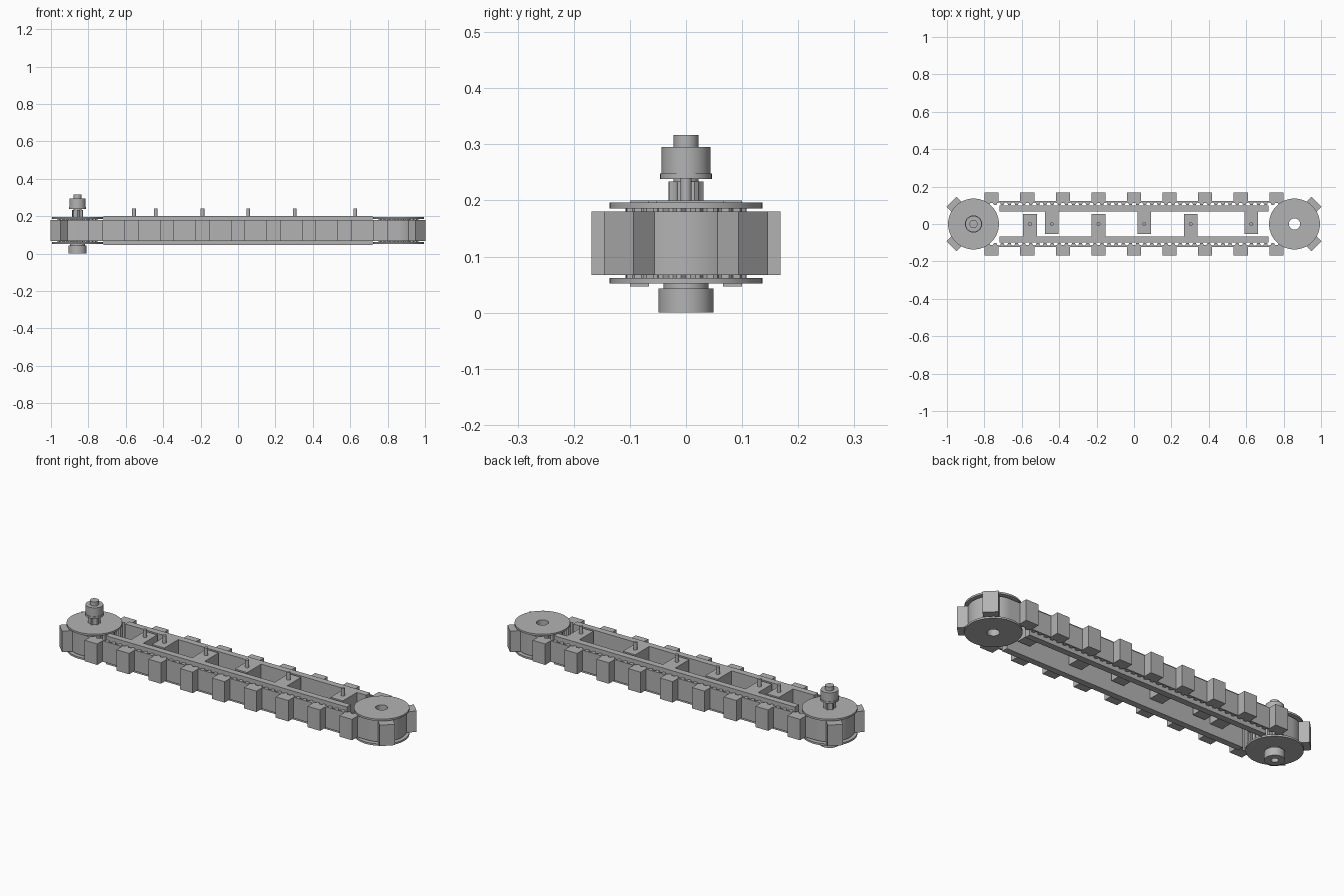
import bpy, bmesh
from math import pi, sin, cos, radians
from mathutils import Vector, Matrix

cube = bpy.data.objects.get("Cube")
if cube:
    bpy.data.objects.remove(cube, do_unlink=True)

grey = bpy.data.materials.new("metal grey")
grey.use_nodes = True
grey.diffuse_color = (0.45, 0.45, 0.45, 1)
grey.node_tree.nodes["Principled BSDF"].inputs["Base Color"].default_value = (0.45, 0.45, 0.45, 1)

AXLE = 0.858                     # pulley centres at x = +-AXLE
BELT_LOW, BELT_HIGH = 0.067, 0.18


def finish(name, bm, smooth=True):
    bmesh.ops.recalc_face_normals(bm, faces=bm.faces)
    mesh = bpy.data.meshes.new(name)
    bm.to_mesh(mesh)
    bm.free()
    mesh.materials.append(grey)
    obj = bpy.data.objects.new(name, mesh)
    bpy.context.collection.objects.link(obj)
    if smooth:
        bpy.ops.object.select_all(action='DESELECT')
        obj.select_set(True)
        bpy.context.view_layer.objects.active = obj
        bpy.ops.object.shade_smooth_by_angle(angle=radians(30))
    return obj


def prism(bm, points, low, high):
    """Extrude a flat outline upwards."""
    face = bm.faces.new([bm.verts.new((x, y, low)) for x, y in points])
    top = bmesh.ops.extrude_face_region(bm, geom=[face])["geom"]
    bmesh.ops.translate(bm, vec=(0, 0, high - low),
                        verts=[v for v in top if isinstance(v, bmesh.types.BMVert)])


def box(bm, x0, x1, y0, y1, z0, z1):
    prism(bm, [(x0, y0), (x1, y0), (x1, y1), (x0, y1)], z0, z1)


def ring(bm, outer, inner, low, high):
    """Upright band between two outlines of equal point count."""
    loops = [[bm.verts.new((x, y, z)) for x, y in pts]
             for pts, z in ((outer, low), (outer, high), (inner, high), (inner, low))]
    n = len(outer)
    for k in range(4):
        a, b = loops[k], loops[(k + 1) % 4]
        for i in range(n):
            j = (i + 1) % n
            bm.faces.new((a[i], a[j], b[j], b[i]))


def circle(x, radius, n=64):
    return [(x + radius * cos(2 * pi * i / n), radius * sin(2 * pi * i / n)) for i in range(n)]


def gear(x, root, tip, teeth):
    """Toothed outline with four points per tooth."""
    radii = (root, root, tip, tip)
    n = teeth * 4
    return [(x + radii[i % 4] * cos(2 * pi * i / n), radii[i % 4] * sin(2 * pi * i / n))
            for i in range(n)]


def stadium(radius, n=32):
    pts = []
    for side in (1, -1):
        for i in range(n + 1):
            a = -pi / 2 + pi * i / n
            pts.append((side * (AXLE + radius * cos(a)), side * radius * sin(a)))
    return pts


def along_belt(s, radius=0.12):
    """Centre point and outward angle at a distance along the belt."""
    straight, arc = 2 * AXLE, pi * radius
    s %= 2 * (straight + arc)
    side = 1
    if s >= straight + arc:
        s -= straight + arc
        side = -1
    if s < straight:
        base, angle = Vector((side * (s - AXLE), 0)), -pi / 2
    else:
        base, angle = Vector((side * AXLE, 0)), -pi / 2 + (s - straight) / radius
    return base, angle + (pi if side < 0 else 0)


def block_on_belt(bm, s, r0, r1, w0, w1):
    """Block across the belt, w0 wide at r0 and w1 wide at r1."""
    base, angle = along_belt(s)
    turn = Matrix.Rotation(angle, 2)
    shape = [(r0, -w0 / 2), (r1, -w1 / 2), (r1, w1 / 2), (r0, w0 / 2)]
    prism(bm, [base + turn @ Vector(p) for p in shape], BELT_LOW, BELT_HIGH)


# Belt band
bm = bmesh.new()
ring(bm, stadium(0.122), stadium(0.114), BELT_LOW, BELT_HIGH)
finish("belt_band", bm)

# Outer lugs and inner teeth, evenly spaced from the middle of the front run
length = 2 * (2 * AXLE + pi * 0.12)
LUGS = 22
bm = bmesh.new()
for i in range(LUGS):
    block_on_belt(bm, AXLE + i * length / LUGS, 0.111, 0.168, 0.075, 0.075)
finish("belt_lugs", bm, False)
bm = bmesh.new()
TEETH = LUGS * 5
for i in range(TEETH):
    block_on_belt(bm, AXLE + (i + 0.5) * length / TEETH, 0.116, 0.101, 0.026, 0.013)
finish("belt_teeth", bm, False)

# Pulleys: toothed core between two flange discs, bored through
for name, x in (("left", AXLE), ("right", -AXLE)):
    bm = bmesh.new()
    ring(bm, gear(x, 0.098, 0.108, 20), circle(x, 0.03, 80), 0.06, 0.188)
    finish(name + "_pulley_core", bm)
    for part, low, high in (("lower", 0.052, 0.062), ("upper", 0.186, 0.196)):
        bm = bmesh.new()
        ring(bm, circle(x, 0.136), circle(x, 0.03), low, high)
        finish(f"{name}_{part}_flange", bm)

# Rails with alternating arms, each arm carrying a pin
PIN_TOP = 0.24
for name, side, arms in (("back", 1, (-0.44, 0.055, 0.627)),
                         ("front", -1, (-0.556, -0.19, 0.303))):
    bm = bmesh.new()
    box(bm, -0.72, 0.72, side * 0.066, side * 0.1, 0.047, 0.2)
    finish(name + "_rail", bm, False)
    bm = bmesh.new()
    for x in arms:
        box(bm, x - 0.037, x + 0.037, side * -0.053, side * 0.068, 0.1, 0.2)
    finish(name + "_rail_arms", bm, False)
    bm = bmesh.new()
    for x in arms:
        prism(bm, circle(x, 0.01, 24), 0.19, PIN_TOP)
    finish(name + "_rail_pins", bm)

# Drive shaft, coupling and knob on the right pulley
x = -AXLE
for name, radius, low, high in (("drive_shaft", 0.022, 0.03, 0.317),
                                ("shaft_sleeve", 0.03, 0.055, 0.196),
                                ("lower_neck", 0.04, 0.04, 0.053),
                                ("knob_lip", 0.046, 0.238, 0.248),
                                ("knob_body", 0.0435, 0.248, 0.295)):
    bm = bmesh.new()
    prism(bm, circle(x, radius, 48), low, high)
    finish(name, bm)
bm = bmesh.new()
prism(bm, gear(x, 0.024, 0.031, 6), 0.195, 0.234)
finish("splined_coupling", bm)
bm = bmesh.new()
ring(bm, circle(x, 0.049), circle(x, 0.018), 0, 0.043)
finish("lower_boss", bm)
